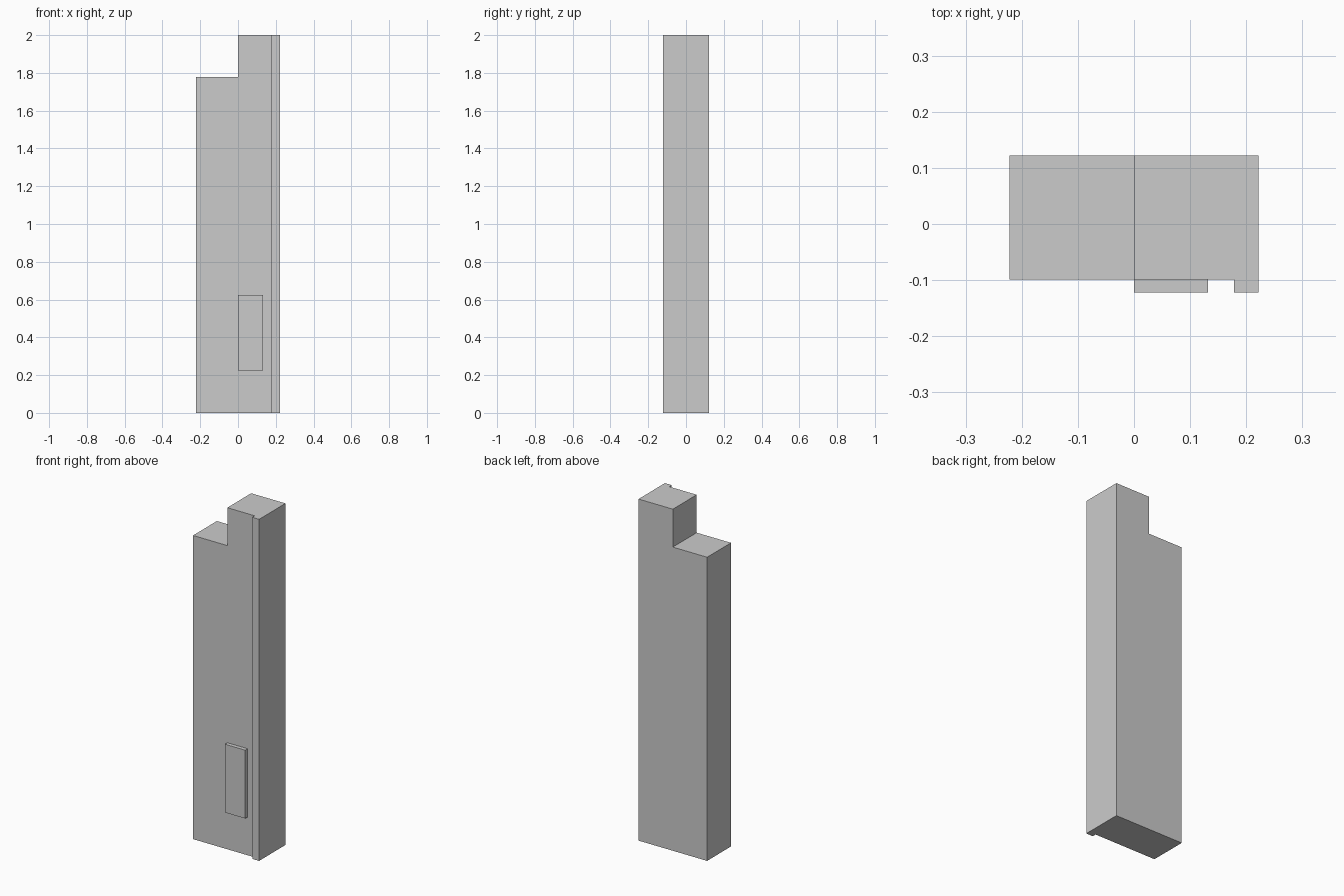
import bpy, bmesh

if "Cube" in bpy.data.objects:
    bpy.data.objects.remove(bpy.data.objects["Cube"])


def prism(name, plan, z0, z1):
    """Extrude an xy outline from z0 to z1."""
    bm = bmesh.new()
    base = bm.faces.new([bm.verts.new((x, y, z0)) for x, y in plan])
    top = bmesh.ops.extrude_face_region(bm, geom=[base], use_keep_orig=True)["geom"]
    verts = [v for v in top if isinstance(v, bmesh.types.BMVert)]
    bmesh.ops.translate(bm, verts=verts, vec=(0, 0, z1 - z0))
    bmesh.ops.recalc_face_normals(bm, faces=bm.faces)
    mesh = bpy.data.meshes.new(name)
    bm.to_mesh(mesh)
    bm.free()
    obj = bpy.data.objects.new(name, mesh)
    bpy.context.collection.objects.link(obj)
    return obj


def rect(x0, x1, y0, y1):
    return [(x0, y0), (x1, y0), (x1, y1), (x0, y1)]


W, BACK, FACE, FRONT = 0.222, 0.122, -0.099, -0.122
RIB = 0.178

# Tall body with a full-height rib along the right front edge
body = prism("body", [(-W, FACE), (RIB, FACE), (RIB, FRONT), (W, FRONT),
                      (W, BACK), (-W, BACK)], 0, 2)

# Step notched out of the upper left half
cutter = prism("step_cutter", rect(-0.5, 0, -0.5, 0.5), 1.778, 2.5)
cutter.hide_render = True
mod = body.modifiers.new("step", 'BOOLEAN')
mod.operation = 'DIFFERENCE'
mod.solver = 'EXACT'
mod.object = cutter
bpy.context.view_layer.objects.active = body
bpy.ops.object.modifier_apply(modifier=mod.name)
bpy.data.objects.remove(cutter)

# Raised plate low on the front face
prism("front_plate", rect(0, 0.132, FRONT, FACE), 0.224, 0.624)
